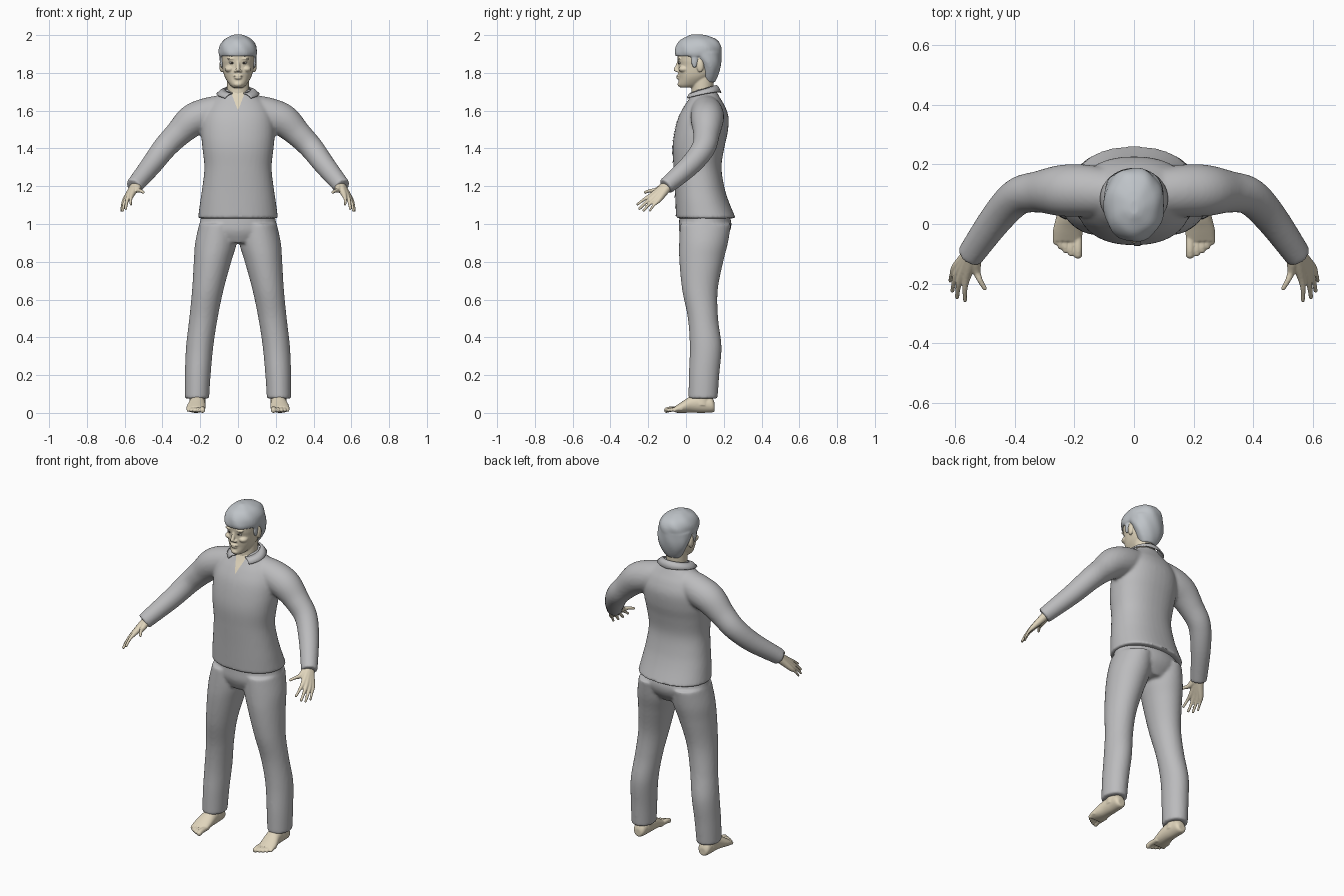
import bpy, bmesh, math
from mathutils import Vector, Matrix

cube = bpy.data.objects.get("Cube")
if cube:
    bpy.data.objects.remove(cube, do_unlink=True)


def material(name, rgb):
    m = bpy.data.materials.new(name)
    m.use_nodes = True
    m.diffuse_color = (*rgb, 1)
    m.node_tree.nodes["Principled BSDF"].inputs["Base Color"].default_value = (*rgb, 1)
    return m


CLOTH = material("grey_cloth", (0.5, 0.5, 0.51))
HAIR = material("pale_grey_hair", (0.52, 0.55, 0.58))
SKIN = material("pale_skin", (0.74, 0.66, 0.5))
EYE = material("eye_white", (0.7, 0.68, 0.62))
IRIS = material("dark_iris", (0.06, 0.05, 0.04))
SIDES = (("left", 1), ("right", -1))


def dense(rows, k=6):
    """Smooth curve through rows of numbers."""
    out = []
    for i in range(len(rows) - 1):
        a, b, c, d = (rows[min(max(i + j, 0), len(rows) - 1)] for j in (-1, 0, 1, 2))
        for s in range(k):
            t = s / k
            out.append([q + 0.5 * t * (r - p + t * (2*p - 5*q + 4*r - s4 + t * (3*(q - r) + s4 - p)))
                        for p, q, r, s4 in zip(a, b, c, d)])
    return out + [list(rows[-1])]


def skin_rings(bm, rings):
    loops = [[bm.verts.new(p) for p in ring] for ring in rings]
    n = len(loops[0])
    for lo, hi in zip(loops, loops[1:]):
        for i in range(n):
            bm.faces.new((lo[i], lo[(i + 1) % n], hi[(i + 1) % n], hi[i]))
    bm.faces.new(loops[0][::-1])
    bm.faces.new(loops[-1])


def upright(bm, rows, side=1, power=2.0, wave=0.0, n=40):
    """Horizontal sections: z, centre x, half width, front y, back y."""
    rings = []
    for z, x, rx, yf, yb in dense(rows):
        ring = []
        for i in range(n):
            a = math.tau * i / n
            c, s = math.cos(a), math.sin(a)
            r = 1 + wave * math.sin(7 * a + 45 * z)
            px = math.copysign(abs(c) ** (2 / power), c) * rx * r
            py = math.copysign(abs(s) ** (2 / power), s) * (yb - yf) / 2 * r
            ring.append((side * (x + px), (yf + yb) / 2 + py, z))
        rings.append(ring)
    skin_rings(bm, rings)


def tube(bm, rows, side=1, n=20, rounded=True):
    """Round sections along a path: x, y, z, radius."""
    pts = dense(rows)
    if rounded:
        end, before = Vector(pts[-1][:3]), Vector(pts[-2][:3])
        r = pts[-1][3]
        pts.append([*(end + (end - before).normalized() * r * 0.6), r * 0.65])
    rings = []
    for i, p in enumerate(pts):
        d = Vector(pts[min(i + 1, len(pts) - 1)][:3]) - Vector(pts[max(i - 1, 0)][:3])
        u = d.cross(Vector((0.3, 1, 0.2))).normalized()
        v = d.cross(u).normalized()
        ring = []
        for j in range(n):
            a = math.tau * j / n
            q = Vector(p[:3]) + (u * math.cos(a) + v * math.sin(a)) * p[3]
            ring.append((side * q.x, q.y, q.z))
        rings.append(ring)
    skin_rings(bm, rings)


def blob(bm, centre, radii):
    bmesh.ops.create_uvsphere(bm, u_segments=20, v_segments=12, radius=1,
                              matrix=Matrix.Translation(centre) @ Matrix.Diagonal((*radii, 1)))


def finish(name, bm, mat, voxel=0.0, smooth=3):
    """Make the object; fuse its overlapping pieces when a voxel size is given."""
    if voxel:
        bmesh.ops.recalc_face_normals(bm, faces=bm.faces)
    for f in bm.faces:
        f.smooth = True
    me = bpy.data.meshes.new(name)
    bm.to_mesh(me)
    bm.free()
    me.materials.append(mat)
    ob = bpy.data.objects.new(name, me)
    bpy.context.collection.objects.link(ob)
    if voxel:
        m = ob.modifiers.new("fuse", 'REMESH')
        m.mode, m.voxel_size, m.use_smooth_shade = 'VOXEL', voxel, True
        m = ob.modifiers.new("soften", 'SMOOTH')
        m.factor, m.iterations = 0.5, smooth
    return ob


# Jacket: body and both sleeves
bm = bmesh.new()
upright(bm, [(1.03, 0, .212, -.052, .264), (1.12, 0, .2, -.056, .226), (1.2, 0, .188, -.06, .202),
             (1.3, 0, .178, -.066, .188), (1.4, 0, .188, -.071, .202), (1.48, 0, .195, -.062, .22),
             (1.56, 0, .19, -.042, .226), (1.62, 0, .165, -.012, .208), (1.66, 0, .13, .015, .185),
             (1.69, 0, .088, .033, .168), (1.715, 0, .066, .045, .155)], power=2.25)
for _, s in SIDES:
    tube(bm, [(.08, .105, 1.605, .08), (.17, .112, 1.578, .088), (.245, .112, 1.545, .086),
              (.32, .108, 1.475, .07), (.39, .092, 1.402, .063), (.46, .02, 1.31, .056),
              (.552, -.108, 1.198, .045)], s, 28, False)
jacket = finish("jacket", bm, CLOTH, .009, 4)

# Trousers: seat and both legs
bm = bmesh.new()
upright(bm, [(1.1, 0, .175, -.03, .2), (1.02, 0, .2, -.036, .238), (.96, 0, .2, -.036, .232),
             (.9, 0, .13, -.01, .19)])
for _, s in SIDES:
    upright(bm, [(1.0, .105, .1, -.032, .238), (.9, .117, .11, -.036, .222), (.8, .135, .099, -.035, .197),
                 (.65, .16, .083, -.02, .168), (.5, .183, .075, .01, .17), (.35, .203, .072, .02, .188),
                 (.2, .213, .068, .015, .176), (.075, .217, .064, .013, .167)], s)
finish("trousers", bm, CLOTH, .009, 4)

for label, s in SIDES:
    # Hand: one strand from wrist to tip for each finger
    bm = bmesh.new()
    for knuckle, tip, r in (((.563, -.183, 1.152), (.567, -.258, 1.103), .0085),
                            ((.58, -.177, 1.141), (.594, -.247, 1.08), .009),
                            ((.592, -.163, 1.131), (.61, -.226, 1.07), .0085),
                            ((.6, -.146, 1.125), (.618, -.192, 1.07), .0075),
                            ((.528, -.16, 1.178), (.5, -.218, 1.167), .0095)):
        k, t = Vector(knuckle), Vector(tip)
        start = Vector((.538, -.086, 1.212))
        tube(bm, [(*start, .026), (*start.lerp(k, .5), .0205), (*k, .0135),
                  (*(k.lerp(t, .5) + Vector((.003, 0, .004))), r), (*t, r * .8)], s)
    finish(label + "_hand", bm, SKIN, .004, 2)

    # Foot: heel to ball, ankle and toes
    bm = bmesh.new()
    stations = [(.152, .216, .022, .03, .022), (.135, .216, .036, .042, .04), (.08, .215, .04, .05, .05),
                (.03, .216, .044, .046, .045), (-.02, .222, .05, .03, .03), (-.058, .224, .049, .018, .017)]
    skin_rings(bm, [[(s * (x + w * math.cos(a)), y, z + h * math.sin(a))
                     for a in (math.tau * i / 28 for i in range(28))]
                    for y, x, w, z, h in dense(stations)])
    tube(bm, [(.215, .085, .04, .044), (.215, .09, .1, .042), (.215, .09, .16, .044)], s)
    for x, y, r in ((.188, -.106, .0145), (.211, -.101, .0105), (.23, -.091, .01),
                    (.247, -.079, .0095), (.263, -.064, .009)):
        tube(bm, [(x, -.02, .02, r), (x, y * .75, .02, r), (x, y, .013, r)], s)
    finish(label + "_foot", bm, SKIN, .0045, 2)

    # Eyes
    bm = bmesh.new()
    blob(bm, (s * .033, -.033, 1.853), (.014, .008, .006))
    finish(label + "_eye", bm, EYE)
    bm = bmesh.new()
    blob(bm, (s * .032, -.0395, 1.853), (.0055, .003, .0055))
    finish(label + "_iris", bm, IRIS)

# Head, neck and face
bm = bmesh.new()
upright(bm, [(1.722, 0, .026, -.03, .04), (1.737, 0, .044, -.04, .085), (1.77, 0, .066, -.038, .125),
             (1.8, 0, .077, -.041, .155), (1.84, 0, .084, -.04, .165), (1.87, 0, .088, -.045, .17),
             (1.92, 0, .088, -.043, .17), (1.96, 0, .065, -.015, .135)], power=2.2)
upright(bm, [(1.6, 0, .06, .03, .14), (1.68, 0, .058, .029, .142), (1.8, 0, .06, .03, .15)])
tube(bm, [(0, -.034, 1.87, .009), (0, -.044, 1.84, .01), (0, -.055, 1.815, .012)])
blob(bm, (0, -.04, 1.784), (.024, .011, .006))
blob(bm, (0, -.039, 1.772), (.02, .012, .006))
blob(bm, (0, -.032, 1.74), (.022, .013, .014))
for _, s in SIDES:
    blob(bm, (s * .013, -.045, 1.81), (.008, .012, .007))
    blob(bm, (s * .035, -.035, 1.875), (.024, .012, .006))
    blob(bm, (s * .033, -.031, 1.862), (.017, .01, .004))
    blob(bm, (s * .045, -.01, 1.82), (.026, .03, .018))
    blob(bm, (s * .088, .075, 1.837), (.011, .019, .034))
finish("head", bm, SKIN, .004, 3)

# Hair: crown with fringe, back and sideburns
bm = bmesh.new()
upright(bm, [(1.888, 0, .097, -.056, .18), (1.91, 0, .102, -.06, .188), (1.945, 0, .096, -.051, .186),
             (1.975, 0, .075, -.028, .165), (1.995, 0, .042, .01, .12), (2.004, 0, .015, .03, .08)],
        power=2.1, wave=.018)
upright(bm, [(1.75, 0, .045, .09, .152), (1.78, 0, .066, .08, .168), (1.82, 0, .086, .07, .181),
             (1.86, 0, .097, .045, .187), (1.91, 0, .1, .0, .188)], wave=.012)
for _, s in SIDES:
    blob(bm, (s * .086, .045, 1.865), (.01, .018, .04))
finish("hair", bm, HAIR, .006, 3)

# Folded collar around the neck, open at the front
bm = bmesh.new()
strip = []
for i in range(41):
    t = i / 20 - 1
    a, b = math.radians(156 * t), math.radians(142 * t)
    top = Vector((.07 * math.sin(a), .09 + .07 * math.cos(a), 1.712 + .022 * math.cos(a)))
    low = Vector((.112 * math.sin(b), .085 + .1 * math.cos(b),
                  1.675 + .02 * math.cos(b) + .012 * abs(math.sin(b))))
    strip.append([bm.verts.new(p) for p in (top, top.lerp(low, .5) + Vector((0, 0, .006)), low)])
for p, q in zip(strip, strip[1:]):
    for j in (0, 1):
        bm.faces.new((p[j], p[j + 1], q[j + 1], q[j]))
bmesh.ops.recalc_face_normals(bm, faces=bm.faces)
collar = finish("collar", bm, CLOTH)
m = collar.modifiers.new("thickness", 'SOLIDIFY')
m.thickness, m.offset = .007, 0

# Plates that lie on the front of the jacket
bpy.context.view_layer.update()
worn = jacket.evaluated_get(bpy.context.evaluated_depsgraph_get())


def front_plate(name, mat, z0, z1, edges, lift, rows=24, cols=6):
    bm = bmesh.new()
    grid = []
    for i in range(rows + 1):
        t = i / rows
        lo, hi = edges(t)
        line = []
        for j in range(cols + 1):
            x, z = lo + (hi - lo) * j / cols, z0 + (z1 - z0) * t
            hit, spot, _, _ = worn.ray_cast(Vector((x, -1, z)), Vector((0, 1, 0)))
            line.append(bm.verts.new((x, (spot.y if hit else .04) - lift, z)))
        grid.append(line)
    for p, q in zip(grid, grid[1:]):
        for j in range(cols):
            bm.faces.new((p[j], p[j + 1], q[j + 1], q[j]))
    return finish(name, bm, mat)


front_plate("neck_opening", SKIN, 1.605, 1.7, lambda t: (-.002 - .036 * t, .002 + .036 * t), .005)
front_plate("button_placket", CLOTH, 1.04, 1.605, lambda t: (0, .022), .003)
